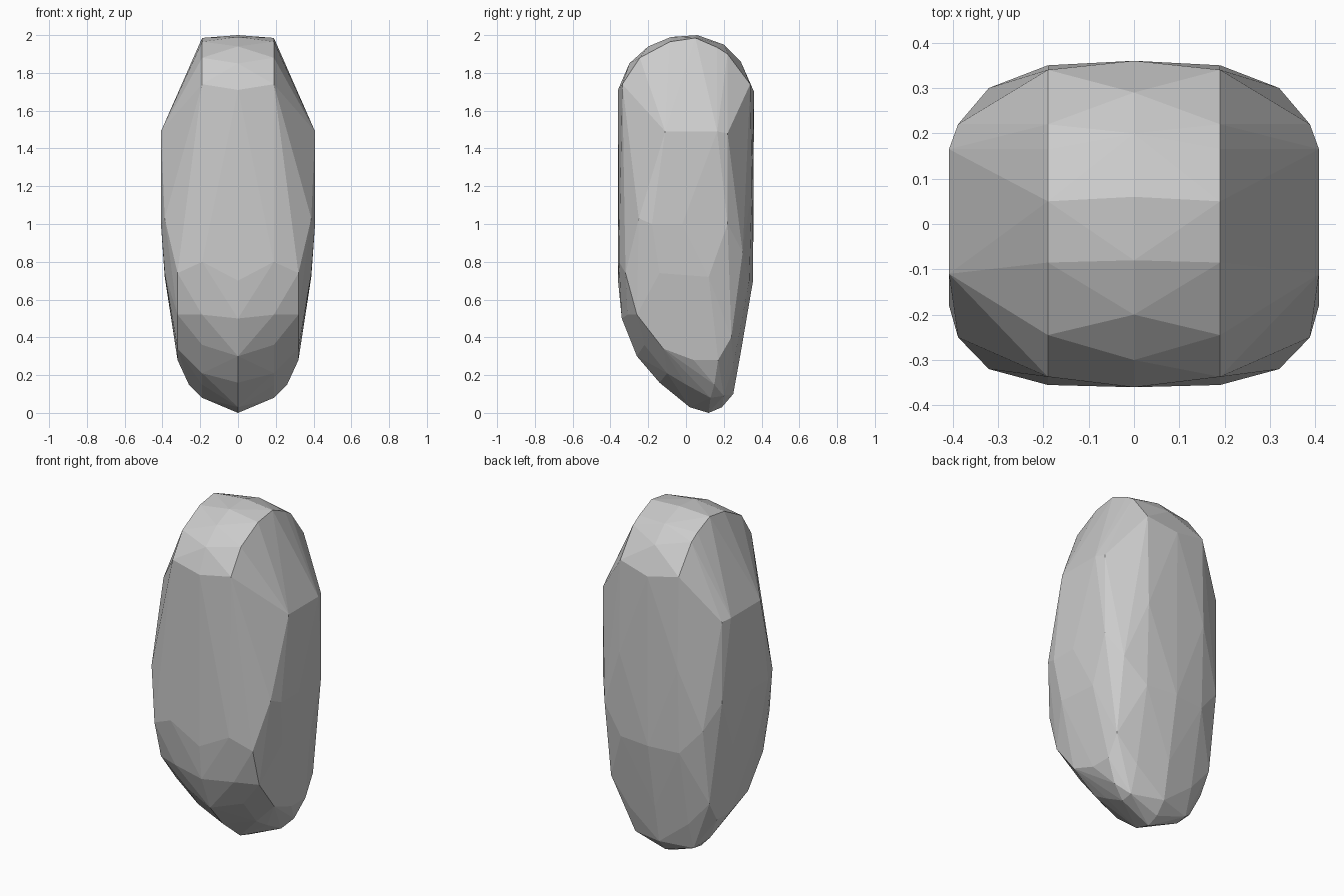
import bpy, bmesh

# Faceted stone: side profiles (y, z) at slices outward from the centre, mirrored in x
slices = {
    0.0: [(-.36, 1.71), (-.30, 1.85), (-.20, 1.94), (-.08, 1.99), (.06, 2.0), (.20, 1.95),
          (.29, 1.86), (.36, 1.70), (.355, .70), (.29, .32), (.25, .10), (.19, .03),
          (.12, 0), (.02, .03), (-.14, .16), (-.26, .30), (-.34, .50), (-.36, .70)],
    0.19: [(-.337, 1.74), (-.245, 1.88), (-.085, 1.965), (.05, 1.985), (.165, 1.935),
           (.22, 1.90), (.34, 1.74), (.35, 1.20), (.335, .70), (.25, .25), (.20, .09),
           (.13, .08), (0, .15), (-.10, .21), (-.22, .36), (-.31, .52), (-.355, .80)],
    0.26: [(.15, .15), (.03, .21)],
    0.32: [(-.32, .74), (-.26, .52), (-.12, .34), (.04, .28), (.17, .28), (.24, .40),
           (.30, .85)],
    0.388: [(-.25, 1.03), (-.14, .74), (.12, .72), (.22, 1.0), (.22, 1.48)],
    0.408: [(-.11, 1.49), (.165, 1.49), (-.18, 1.0), (-.02, 1.0)],
}

# Stone skin: hull stretched over all slices
bm = bmesh.new()
for x, profile in slices.items():
    for side in ((1, -1) if x else (1,)):
        for y, z in profile:
            bm.verts.new((side * x, y, z))
hull = bmesh.ops.convex_hull(bm, input=bm.verts)
inside = [v for v in hull["geom_interior"] if isinstance(v, bmesh.types.BMVert)]
bmesh.ops.delete(bm, geom=list(set(inside)), context='VERTS')

# Merge nearly coplanar triangles into broad facets
bmesh.ops.dissolve_limit(bm, angle_limit=0.035, verts=bm.verts, edges=bm.edges)
bmesh.ops.recalc_face_normals(bm, faces=bm.faces)

mesh = bpy.data.meshes.new("stone")
bm.to_mesh(mesh)
bm.free()
stone = bpy.data.objects.new("stone", mesh)
bpy.context.collection.objects.link(stone)
